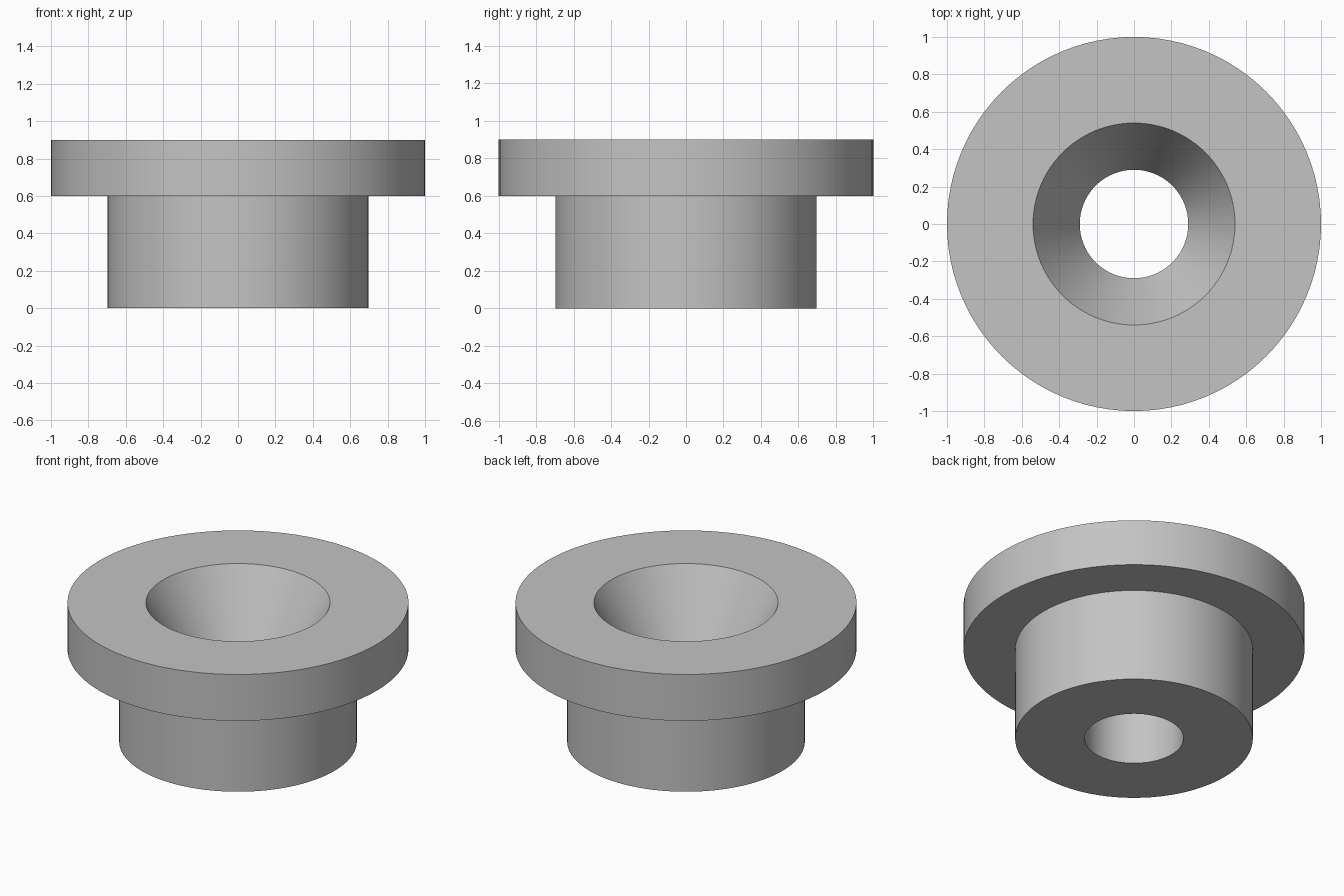
import bpy
import bmesh
import math

cube = bpy.data.objects.get("Cube")
if cube:
    bpy.data.objects.remove(cube, do_unlink=True)

SEGMENTS = 96

# Single plain grey finish
grey = bpy.data.materials.new("plain_grey")
grey.use_nodes = True
colour = (0.55, 0.55, 0.55, 1.0)
grey.diffuse_color = colour
grey.node_tree.nodes["Principled BSDF"].inputs["Base Color"].default_value = colour


def lathe(name, profile, material):
    """Revolve a closed (radius, height) profile around the z axis."""
    bm = bmesh.new()
    rings = []
    for i in range(SEGMENTS):
        a = 2 * math.pi * i / SEGMENTS
        rings.append([bm.verts.new((r * math.cos(a), r * math.sin(a), z))
                      for r, z in profile])
    n = len(profile)
    for i, ring in enumerate(rings):
        following = rings[(i + 1) % SEGMENTS]
        for j in range(n):
            k = (j + 1) % n
            bm.faces.new((ring[j], following[j], following[k], ring[k]))
    bmesh.ops.recalc_face_normals(bm, faces=bm.faces)
    mesh = bpy.data.meshes.new(name)
    bm.to_mesh(mesh)
    bm.free()
    mesh.materials.append(material)
    obj = bpy.data.objects.new(name, mesh)
    bpy.context.collection.objects.link(obj)
    return obj


# Flanged bushing: sleeve, wide flange, conical countersink, straight bore
bushing = lathe("flanged_bushing", [
    (0.29, 0.0), (0.697, 0.0), (0.697, 0.6), (1.0, 0.6),
    (1.0, 0.9), (0.54, 0.9), (0.29, 0.45),
], grey)

# Smooth round walls with crisp edges
bpy.ops.object.select_all(action="DESELECT")
bushing.select_set(True)
bpy.context.view_layer.objects.active = bushing
bpy.ops.object.shade_smooth_by_angle(angle=math.radians(25))
